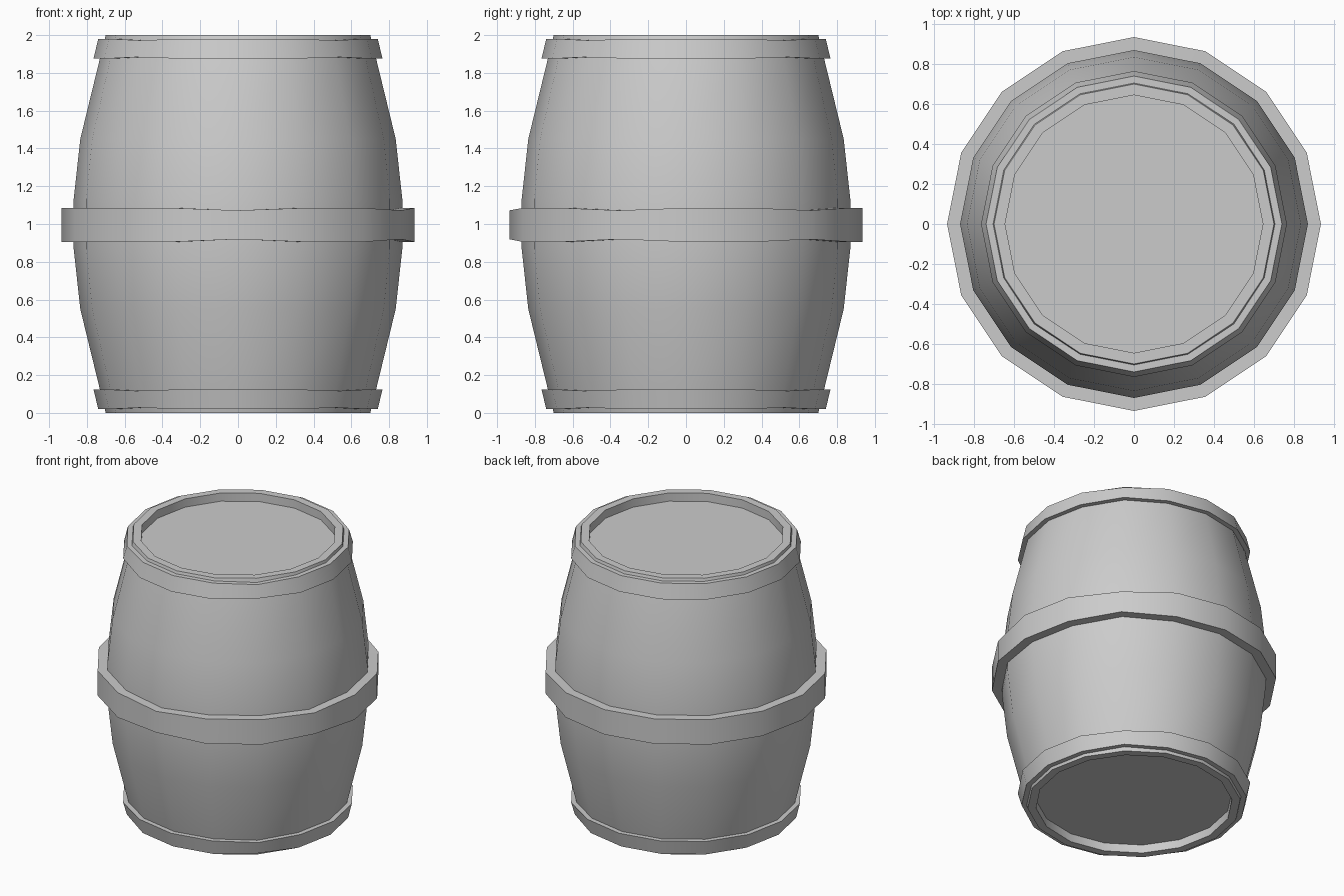
import bpy
from math import cos, sin, pi, radians

cube = bpy.data.objects.get("Cube")
if cube:
    bpy.data.objects.remove(cube, do_unlink=True)

SIDES = 16

grey = bpy.data.materials.new("plain grey")
grey.use_nodes = True
colour = (0.6, 0.6, 0.6, 1)
grey.diffuse_color = colour
grey.node_tree.nodes["Principled BSDF"].inputs["Base Color"].default_value = colour


def lathe(name, profile, closed=False, pinched=(), mid=0):
    """Turn (radius, height) points; pinched columns are pulled towards mid."""
    n = len(profile)
    verts, faces = [], []
    for i in range(SIDES):
        a = 2 * pi * i / SIDES
        squeeze = 0.85 if i in pinched else 1
        for r, z in profile:
            verts.append((r * cos(a), r * sin(a), mid + (z - mid) * squeeze))
    for i in range(SIDES):
        j = (i + 1) % SIDES
        for k in range(n if closed else n - 1):
            m = (k + 1) % n
            faces.append((i * n + k, j * n + k, j * n + m, i * n + m))
    if not closed:
        faces.append([i * n for i in reversed(range(SIDES))])
        faces.append([i * n + n - 1 for i in range(SIDES)])
    mesh = bpy.data.meshes.new(name)
    mesh.from_pydata(verts, [], faces)
    mesh.materials.append(grey)
    obj = bpy.data.objects.new(name, mesh)
    bpy.context.collection.objects.link(obj)
    bpy.ops.object.select_all(action="DESELECT")
    obj.select_set(True)
    bpy.context.view_layer.objects.active = obj
    bpy.ops.object.shade_smooth_by_angle(angle=radians(30))
    return obj


# Bulging body with a recessed lid at each end
half = [(0.87, 1.13), (0.835, 1.45), (0.735, 1.86), (0.70, 2.0),
        (0.645, 2.0), (0.645, 1.94)]
body = [(r, 2 - z) for r, z in reversed(half)] + half
lathe("barrel_body", body)

# Wide hoop around the belly
lathe("middle_hoop", [(0.85, 0.905), (0.935, 0.905), (0.935, 1.085), (0.85, 1.085)],
      closed=True, pinched=(2, 12, 15), mid=1)

# Narrow tapered hoops near both ends
end = [(0.71, 1.875), (0.765, 1.875), (0.74, 1.98), (0.705, 1.98)]
lathe("top_hoop", end, closed=True, pinched=(2, 10, 14), mid=1.93)
lathe("bottom_hoop", [(r, 2 - z) for r, z in reversed(end)],
      closed=True, pinched=(2, 10, 14), mid=0.07)
